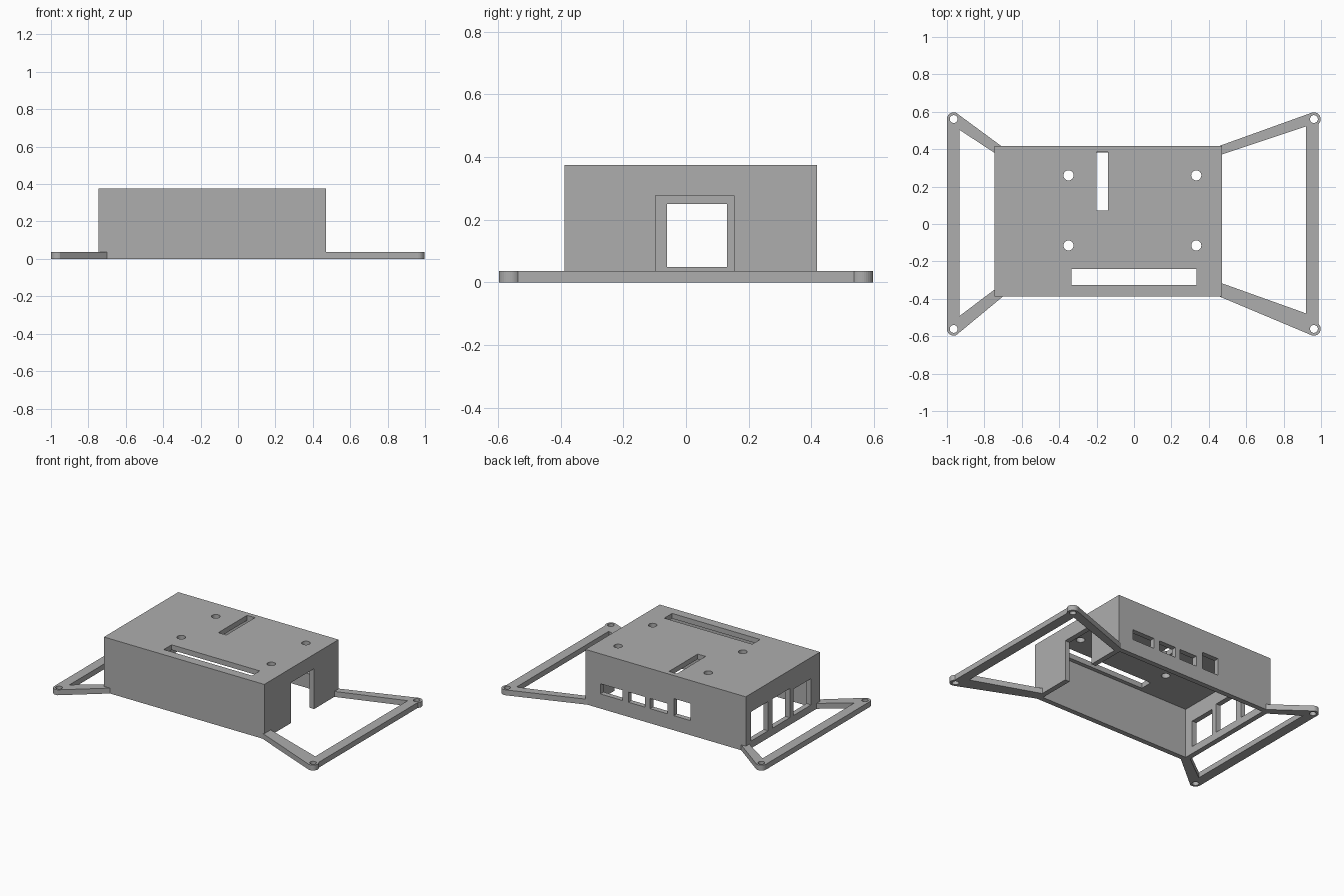
import bpy, bmesh
from math import cos, sin, radians

cube = bpy.data.objects.get("Cube")
if cube:
    bpy.data.objects.remove(cube)

grey = bpy.data.materials.new("plain_grey")
grey.use_nodes = True
grey.diffuse_color = (0.42, 0.42, 0.42, 1)
grey.node_tree.nodes["Principled BSDF"].inputs["Base Color"].default_value = grey.diffuse_color

X0, X1, Y0, Y1, TOP = -0.745, 0.47, -0.387, 0.417, 0.375   # case limits
WALL, FLAT = 0.035, 0.037                                  # wall and frame thickness


def finish(name, bm):
    bmesh.ops.recalc_face_normals(bm, faces=bm.faces)
    mesh = bpy.data.meshes.new(name)
    bm.to_mesh(mesh)
    bm.free()
    mesh.materials.append(grey)
    obj = bpy.data.objects.new(name, mesh)
    bpy.context.collection.objects.link(obj)
    return obj


def add_prism(bm, points, z0, z1):
    face = bm.faces.new([bm.verts.new((x, y, z0)) for x, y in points])
    up = bmesh.ops.extrude_face_region(bm, geom=[face])["geom"]
    for v in up:
        if isinstance(v, bmesh.types.BMVert):
            v.co.z = z1


def add_box(bm, x0, x1, y0, y1, z0, z1):
    add_prism(bm, [(x0, y0), (x1, y0), (x1, y1), (x0, y1)], z0, z1)


def arc(cx, cy, r, start, end, steps=14):
    angles = [radians(start + (end - start) * i / steps) for i in range(steps + 1)]
    return [(cx + r * cos(a), cy + r * sin(a)) for a in angles]


def add_hole(bm, x, y, r, z0, z1):
    add_prism(bm, arc(x, y, r, 0, 345, 23), z0, z1)


def cut(obj, name, bm):
    cutter = finish(name, bm)
    cutter.hide_render = True
    cutter.hide_viewport = True
    cutter.display_type = 'WIRE'
    mod = obj.modifiers.new(name, 'BOOLEAN')
    mod.operation = 'DIFFERENCE'
    mod.solver = 'EXACT'
    mod.object = cutter


# Case: a block hollowed from below
bm = bmesh.new()
add_box(bm, X0, X1, Y0, Y1, 0, TOP)
case = finish("case", bm)
bm = bmesh.new()
add_box(bm, X0 + WALL, X1 - WALL, Y0 + WALL, Y1 - WALL, -0.1, TOP - WALL)
cut(case, "hollow_cutter", bm)

# Slots and screw holes in the roof
bm = bmesh.new()
add_box(bm, -0.335, 0.333, -0.325, -0.24, 0.3, 0.5)
add_box(bm, -0.2, -0.14, 0.073, Y1 - WALL + 0.002, 0.3, 0.5)
for x in (-0.35, 0.333):
    for y in (-0.115, 0.26):
        add_hole(bm, x, y, 0.027, 0.3, 0.5)
cut(case, "roof_cutter", bm)

# Port windows in the back wall and right wall, notch in the left wall
bm = bmesh.new()
for x0, x1, z1 in ((0.19, 0.357, 0.17), (0.017, 0.145, 0.17),
                   (-0.15, -0.02, 0.17), (-0.325, -0.2, 0.217)):
    add_box(bm, x0, x1, Y1 - 0.06, Y1 + 0.1, 0.1, z1)
for y0, y1, z1 in ((0.175, 0.363, 0.25), (-0.06, 0.13, 0.25), (-0.29, -0.1, 0.23)):
    add_box(bm, X0 - 0.1, X0 + 0.06, y0, y1, 0.05, z1)
add_box(bm, X1 - 0.06, X1 + 0.1, -0.097, 0.153, -0.1, 0.277)
cut(case, "port_cutter", bm)


# Flat mounting frames: two arms, a cross bar and rounded ears
def frame(name, side, ear_x, ear_end, inner, back, front):
    ear_y, r = 0.561, 0.036
    (bo, bi, b_in), (fo, fi, f_in) = back, front
    ear = arc(ear_x, ear_y, r, 112, ear_end)
    outline = [bo] + ear + [(x, -y) for x, y in reversed(ear)]
    outline += [fo, fi, (inner, f_in), (inner, b_in), bi]
    bm = bmesh.new()
    add_prism(bm, [(side * x, y) for x, y in outline], 0, FLAT)
    obj = finish(name, bm)
    bm = bmesh.new()
    for y in (-ear_y, ear_y):
        add_hole(bm, side * ear_x, y, 0.021, -0.1, 0.1)
    cut(obj, name + "_hole_cutter", bm)


frame("left_frame", 1, 0.962, -45, 0.92,
      ((0.455, Y1), (X1, 0.372), 0.522), ((0.455, Y0), (X1, -0.317), -0.478))
frame("right_frame", -1, 0.964, 0, 0.933,
      ((0.71, Y1), (-X0, 0.38), 0.503), ((0.70, Y0), (-X0, -0.35), -0.492))
